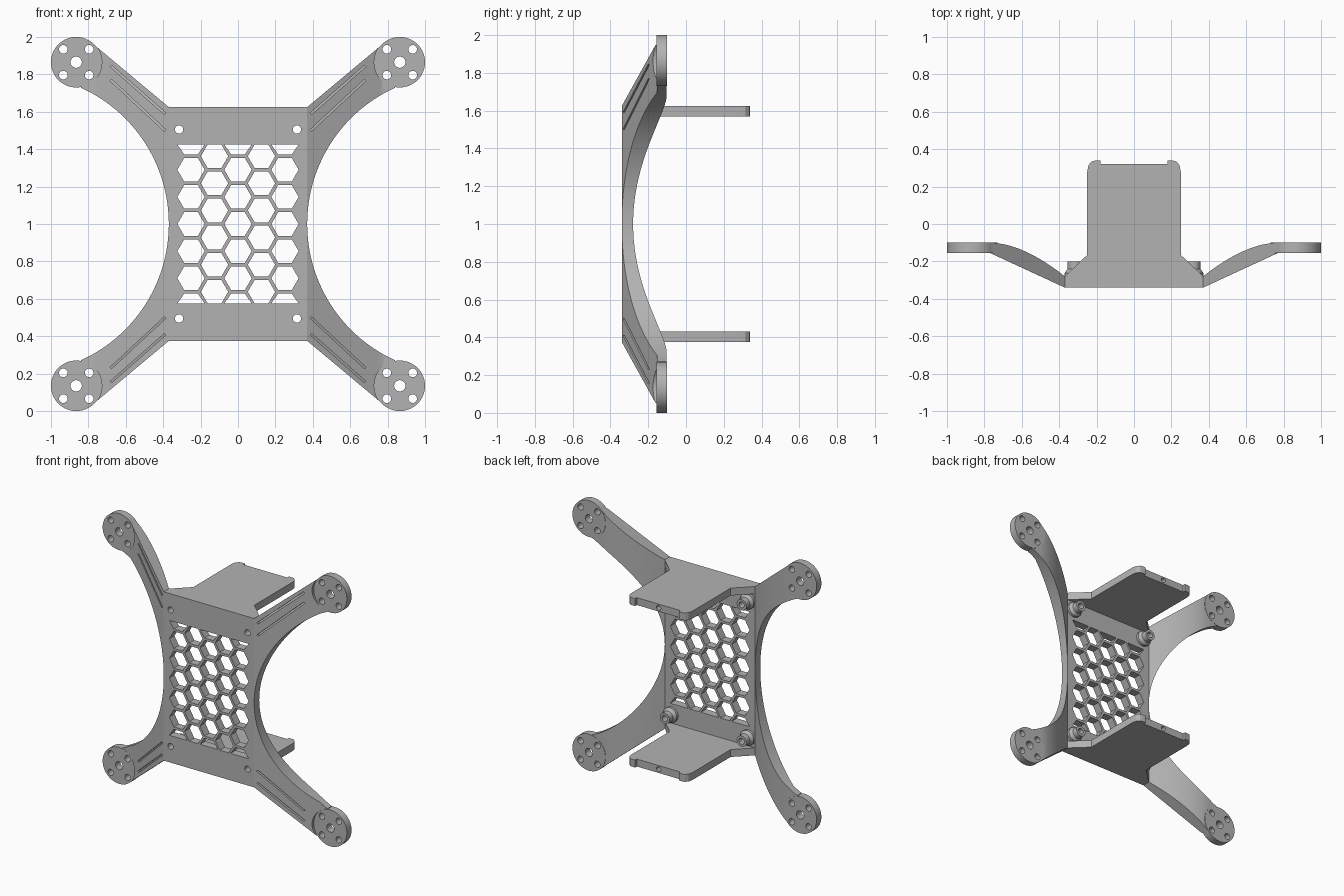
import bpy, bmesh, math

if "Cube" in bpy.data.objects:
    bpy.data.objects.remove(bpy.data.objects["Cube"], do_unlink=True)

# Single plain grey plastic
grey = bpy.data.materials.new("grey_plastic")
grey.use_nodes = True
grey.diffuse_color = (0.45, 0.45, 0.45, 1)
grey.node_tree.nodes["Principled BSDF"].inputs["Base Color"].default_value = (0.45, 0.45, 0.45, 1)

FRONT, BACK = -0.34, -0.28            # centre plate faces
PAD_FRONT, PAD_BACK = -0.155, -0.10   # motor pad faces
PAD_C, PAD_R = 0.865, 0.135           # pad centre (x and z) and radius


def finish(name, bm):
    """Turn a bmesh into an object whose z is measured from mid height."""
    bmesh.ops.recalc_face_normals(bm, faces=bm.faces[:])
    mesh = bpy.data.meshes.new(name)
    bm.to_mesh(mesh)
    bm.free()
    mesh.materials.append(grey)
    obj = bpy.data.objects.new(name, mesh)
    obj.location.z = 1
    bpy.context.collection.objects.link(obj)
    return obj


def loft(bm, rings, closed=False):
    """Skin equal rings of points; cap the ends unless the loft is closed."""
    rows = [[bm.verts.new(p) for p in ring] for ring in rings]
    n = len(rows[0])
    pairs = list(zip(rows, rows[1:])) + ([(rows[-1], rows[0])] if closed else [])
    for a, b in pairs:
        for i in range(n):
            j = (i + 1) % n
            bm.faces.new((a[i], a[j], b[j], b[i]))
    if not closed:
        bm.faces.new(rows[0])
        bm.faces.new(rows[-1])


def prism_y(bm, outline, y0, y1):
    loft(bm, [[(x, y, z) for x, z in outline] for y in (y0, y1)])


def circle(cx, cz, r, n=32):
    return [(cx + r * math.cos(math.tau * i / n), cz + r * math.sin(math.tau * i / n)) for i in range(n)]


def combine(obj, tool, operation):
    """Apply a boolean and delete its tool."""
    mod = obj.modifiers.new("cut", "BOOLEAN")
    mod.object, mod.operation, mod.solver = tool, operation, "EXACT"
    tool.hide_render = True
    bpy.context.view_layer.update()
    bpy.context.view_layer.objects.active = obj
    bpy.ops.object.modifier_apply(modifier=mod.name)
    bpy.data.objects.remove(tool, do_unlink=True)


def mirror(obj, x, z):
    mod = obj.modifiers.new("mirror", "MIRROR")
    mod.use_axis = (x, False, z)
    mod.use_mirror_merge = False


def smooth(obj):
    bpy.ops.object.select_all(action="DESELECT")
    obj.select_set(True)
    bpy.context.view_layer.objects.active = obj
    bpy.ops.object.shade_smooth_by_angle(angle=math.radians(30))


# Centre plate with honeycomb window and screw holes
bm = bmesh.new()
prism_y(bm, [(-0.37, -0.625), (0.37, -0.625), (0.37, 0.625), (-0.37, 0.625)], FRONT, BACK)
plate = finish("centre_plate", bm)
bm = bmesh.new()
STEP = 0.145
for col in range(-2, 3):
    odd = col % 2
    for row in range(-3, 3 if odd else 4):
        hexagon = circle(col * STEP * 0.866, (row + odd / 2) * STEP, 0.073, 6)
        prism_y(bm, [(x, max(-0.425, min(0.425, z))) for x, z in hexagon], -0.5, 0)
for x in (-0.315, 0.315):
    for z in (-0.505, 0.505):
        prism_y(bm, circle(x, z, 0.022), -0.5, 0)
combine(plate, finish("plate_cutter", bm), "DIFFERENCE")


# Arm faces as functions of the distance from the middle
def arm_front(x):
    return min(PAD_FRONT + 0.002, FRONT + (x - 0.37) * 0.4625)


def arm_back(x):
    t = min(1, (x - 0.37) / 0.38)
    return BACK + (PAD_BACK - 0.002 - BACK) * (1 - (1 - t) ** 1.7)


# Arm: straight outer edge, concave circular inner edge
bm = bmesh.new()
sections = []
COUNT = 36
for i in range(COUNT + 1):
    angle = 0.004 + 1.141 * i / COUNT
    x, low = 1.17 - 0.8 * math.cos(angle), 0.8 * math.sin(angle)
    high = 0.625 + 0.835 * (x - 0.37)
    if x > 0.776:
        high = min(high, PAD_C + math.sqrt(PAD_R ** 2 - (x - PAD_C) ** 2) - 0.002)
    f, b = arm_front(x), arm_back(x)
    sections.append([(x, f, low), (x, f, high), (x, b, high), (x, b, low)])
loft(bm, sections)
arms = finish("arms", bm)

# Round seat in front of the pad, then the pad itself
bm = bmesh.new()
prism_y(bm, circle(PAD_C, PAD_C, PAD_R + 0.002, 64), -0.5, PAD_FRONT + 0.001)
combine(arms, finish("seat_cutter", bm), "DIFFERENCE")
bm = bmesh.new()
prism_y(bm, circle(PAD_C, PAD_C, PAD_R, 64), PAD_FRONT, PAD_BACK)
combine(arms, finish("motor_pad", bm), "UNION")

# Motor screw holes and shaft hole
bm = bmesh.new()
prism_y(bm, circle(PAD_C, PAD_C, 0.03), -0.5, 0.2)
for dx in (-0.069, 0.069):
    for dz in (-0.069, 0.069):
        prism_y(bm, circle(PAD_C + dx, PAD_C + dz, 0.023), -0.5, 0.2)
combine(arms, finish("hole_cutter", bm), "DIFFERENCE")

# Thin stiffening grooves along the arm front
bm = bmesh.new()
for x0, z0, x1, z1 in ((0.39, 0.59, 0.68, 0.845), (0.39, 0.50, 0.68, 0.77)):
    w = 0.004
    ends = []
    for x, z in ((x0, z0), (x1, z1)):
        deep = arm_front(x) + 0.02
        ends.append([(x - w, -0.5, z + w), (x + w, -0.5, z - w), (x + w, deep, z - w), (x - w, deep, z + w)])
    loft(bm, ends)
combine(arms, finish("groove_cutter", bm), "DIFFERENCE")
smooth(arms)
mirror(arms, True, True)

# Shelves reaching backwards from the top and bottom of the plate
half = [(0.37, BACK), (0.25, -0.165), (0.25, 0.28), (0.243, 0.315), (0.225, 0.335),
        (0.205, 0.34), (0.18, 0.34), (0.178, 0.32)]
outline = half + [(-x, y) for x, y in reversed(half)]
bm = bmesh.new()
loft(bm, [[(x, y, z) for x, y in outline] for z in (0.57, 0.625)])
shelves = finish("shelves", bm)
bm = bmesh.new()
prism_y(bm, circle(0, 0.5975, 0.018, 20), 0.26, 0.5)
combine(shelves, finish("shelf_hole_cutter", bm), "DIFFERENCE")
smooth(shelves)
mirror(shelves, False, True)

# Hollow screw bosses behind the plate
profile = [(0.022, BACK), (0.056, BACK), (0.056, -0.262), (0.04, -0.24), (0.04, -0.2), (0.022, -0.2)]
bm = bmesh.new()
rings = []
for r, y in profile:
    rings.append([(x, y, z) for x, z in circle(0.315, 0.505, r)])
loft(bm, rings, closed=True)
bosses = finish("screw_bosses", bm)
smooth(bosses)
mirror(bosses, True, True)
